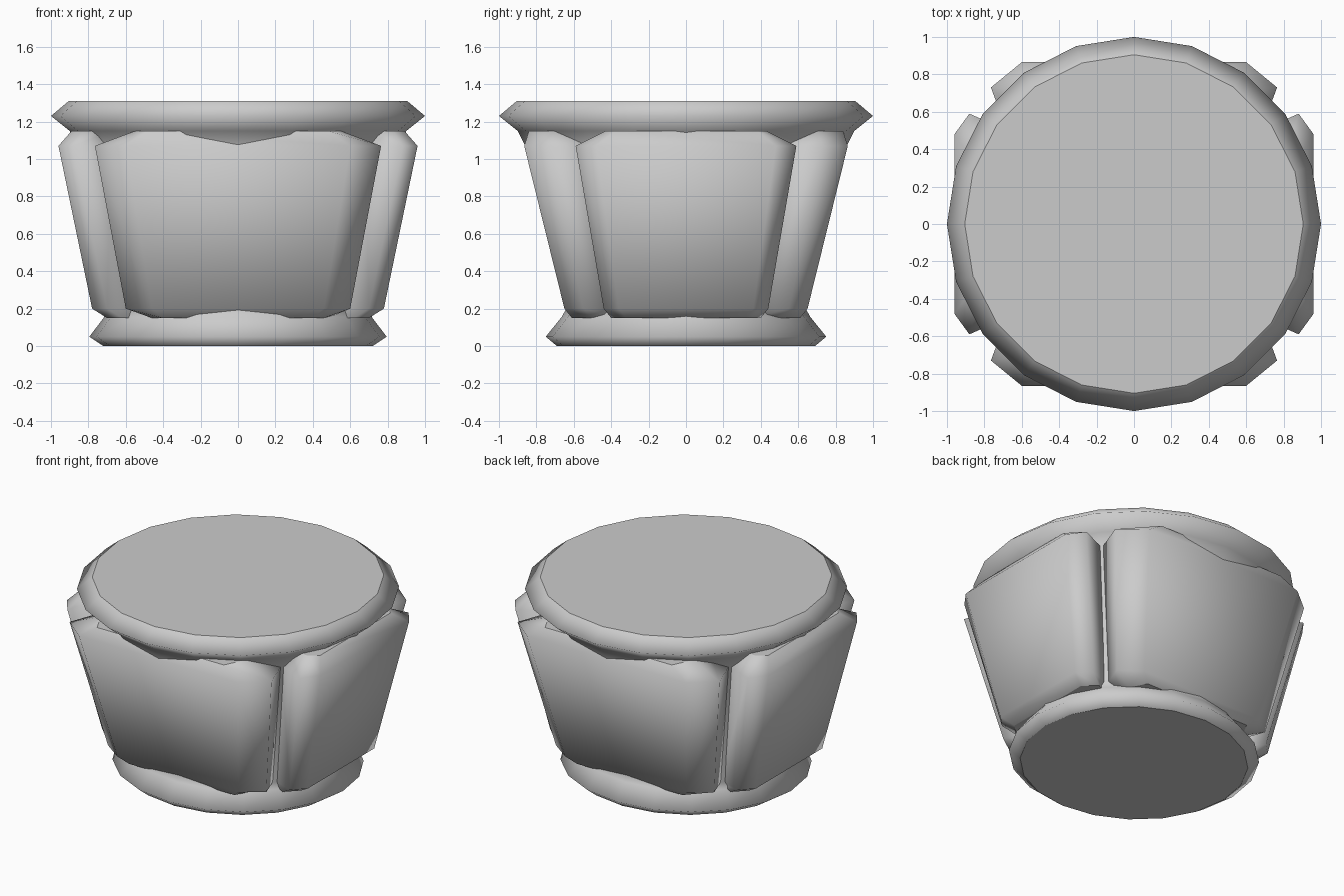
import bpy, bmesh
from math import sin, cos, pi

if "Cube" in bpy.data.objects:
    bpy.data.objects.remove(bpy.data.objects["Cube"])


def loft(name, rings):
    """Skin a stack of equal-length rings, cap both ends, smooth sides only."""
    bm = bmesh.new()
    loops = [[bm.verts.new(p) for p in ring] for ring in rings]
    n = len(loops[0])
    for a, b in zip(loops, loops[1:]):
        for i in range(n):
            j = (i + 1) % n
            bm.faces.new((a[i], a[j], b[j], b[i])).smooth = True
    for cap in (bm.faces.new(loops[0][::-1]), bm.faces.new(loops[-1])):
        for e in cap.edges:
            e.smooth = False
    bmesh.ops.recalc_face_normals(bm, faces=bm.faces)
    me = bpy.data.meshes.new(name)
    bm.to_mesh(me)
    bm.free()
    ob = bpy.data.objects.new(name, me)
    bpy.context.collection.objects.link(ob)
    return ob


# Pot: 20-sided, slightly oval towards the foot; entries are (rx, ry, z)
profile = [(.72, .69, 0), (.795, .75, .05), (.715, .665, .155), (.72, .64, .2),
           (.875, .86, 1.07), (.90, .90, 1.15), (1, 1, 1.23), (.905, .905, 1.31)]
loft("pot_body", [[(rx * cos(i * pi / 10), ry * sin(i * pi / 10), z) for i in range(20)]
                  for rx, ry, z in profile])


def panel(name, levels, place):
    """Chamfered panel; each level is (z, inner, chamfer, face) with (width, depth) points."""
    rings = []
    for z, *half in levels:
        outline = half + [(-w, d) for w, d in reversed(half)]
        rings.append([(*place(w, d), z) for w, d in outline])
    return loft(name, rings)


# Wide panels front and back, narrower ones left and right
wide = [(.15, (.48, .36), (.46, .50), (.40, .61)),
        (.20, (.53, .36), (.60, .55), (.46, .65)),
        (1.07, (.68, .50), (.765, .73), (.60, .865)),
        (1.15, (.52, .50), (.55, .70), (.48, .84))]
narrow = [(.15, (.34, .50), (.40, .62), (.32, .70)),
          (.20, (.37, .52), (.44, .70), (.36, .78)),
          (1.07, (.50, .68), (.59, .88), (.48, .96)),
          (1.15, (.41, .68), (.43, .83), (.38, .89))]
for s, y_side, x_side in ((-1, "front", "left"), (1, "back", "right")):
    panel(y_side + "_panel", wide, lambda w, d: (w, s * d))
    panel(x_side + "_panel", narrow, lambda w, d: (s * d, w))
